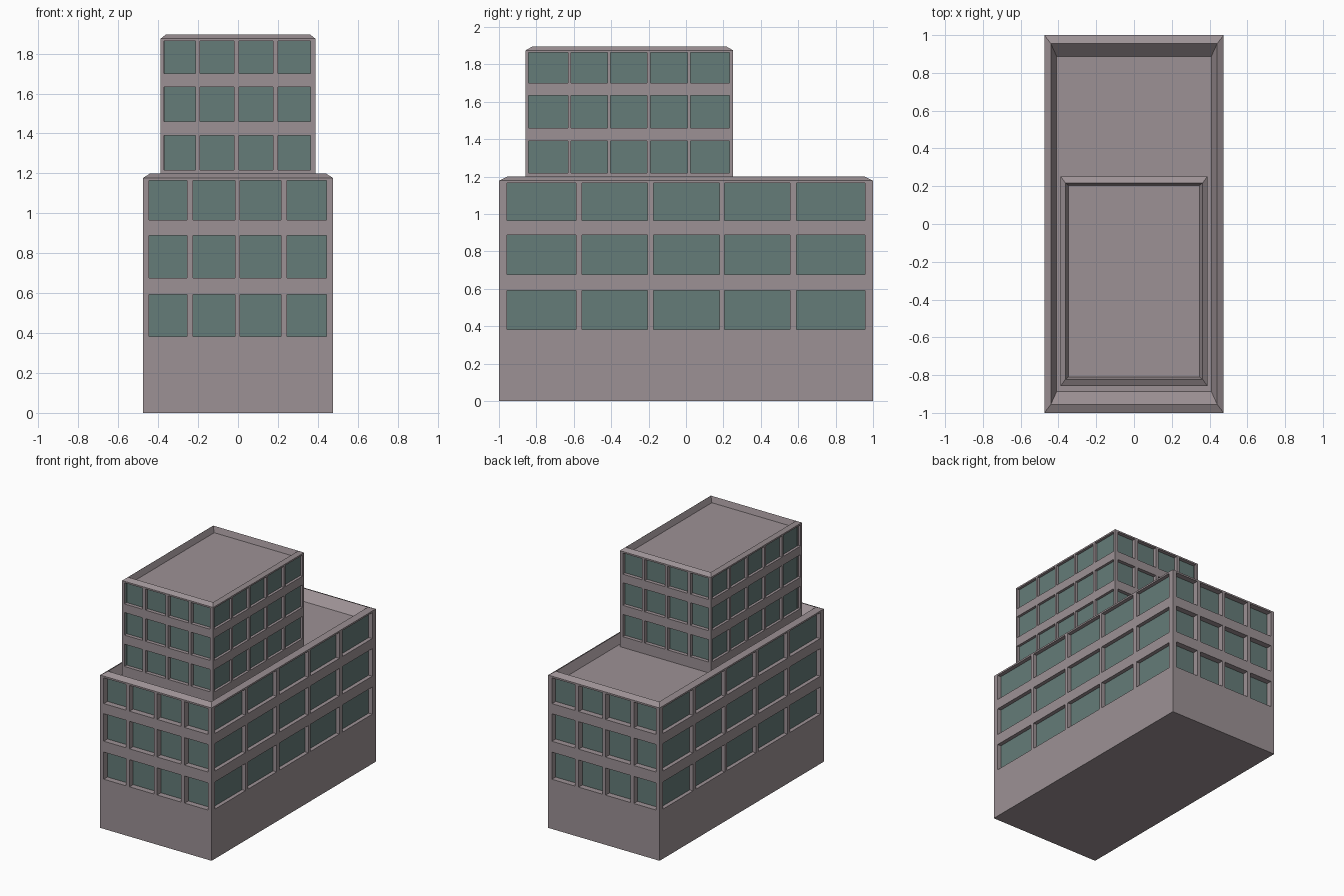
import bpy, bmesh

if "Cube" in bpy.data.objects:
    bpy.data.objects.remove(bpy.data.objects["Cube"])


def material(name, rgb):
    m = bpy.data.materials.new(name)
    m.diffuse_color = (*rgb, 1)
    m.use_nodes = True
    m.node_tree.nodes["Principled BSDF"].inputs["Base Color"].default_value = m.diffuse_color
    return m


WALL = material("warm_grey_wall", (0.335, 0.285, 0.300))
GLASS = material("teal_glass", (0.130, 0.200, 0.190))


def ring(x0, x1, y0, y1, z):
    return [(x0, y0, z), (x1, y0, z), (x1, y1, z), (x0, y1, z)]


def block(name, box, z0, z_wall, rim, roof, cols_x, cols_y, rows, depth):
    """Walls with recessed windows, a bevelled parapet and a sunken roof."""
    x0, x1, y0, y1 = box
    bm = bmesh.new()

    def face(pts, mat=0):
        f = bm.faces.new([bm.verts.new(p) for p in pts])
        f.material_index = mat

    def wall(place, lo, hi, cols, d):
        us = [lo] + [v for c in cols for v in c] + [hi]
        zs = [z0] + [v for r in rows for v in r] + [z_wall]
        for i in range(len(us) - 1):
            for j in range(len(zs) - 1):
                c = [(us[i], zs[j]), (us[i + 1], zs[j]),
                     (us[i + 1], zs[j + 1]), (us[i], zs[j + 1])]
                if i % 2 and j % 2:
                    # window cell: glass set back, reveals on four sides
                    face([place(u, z, d) for u, z in c], 1)
                    for k in range(4):
                        a, b = c[k], c[(k + 1) % 4]
                        face([place(*a, 0), place(*b, 0), place(*b, d), place(*a, d)])
                else:
                    face([place(u, z, 0) for u, z in c])

    dx, dy = depth
    wall(lambda u, z, d: (u, y0 + d, z), x0, x1, cols_x, dy)
    wall(lambda u, z, d: (u, y1 - d, z), x0, x1, cols_x, dy)
    wall(lambda u, z, d: (x0 + d, u, z), y0, y1, cols_y, dx)
    wall(lambda u, z, d: (x1 - d, u, z), y0, y1, cols_y, dx)

    # parapet: wall top -> rim -> roof edge, each given as (inset x, inset y, z)
    loops = [ring(*box, z_wall)]
    for ix, iy, z in (rim, roof):
        loops.append(ring(x0 + ix, x1 - ix, y0 + iy, y1 - iy, z))
    for a, b in zip(loops, loops[1:]):
        for k in range(4):
            n = (k + 1) % 4
            face([a[k], a[n], b[n], b[k]])
    face(loops[-1])
    face(ring(*box, z0)[::-1])

    bmesh.ops.remove_doubles(bm, verts=bm.verts, dist=1e-5)
    bmesh.ops.recalc_face_normals(bm, faces=bm.faces)
    me = bpy.data.meshes.new(name)
    bm.to_mesh(me)
    bm.free()
    me.materials.append(WALL)
    me.materials.append(GLASS)
    bpy.context.collection.objects.link(bpy.data.objects.new(name, me))


# wide lower block
block("lower_block", (-0.475, 0.475, -1, 1), 0, 1.178,
      (0.035, 0.045, 1.2), (0.065, 0.112, 1.135),
      [(-0.445, -0.255), (-0.225, -0.015), (0.01, 0.215), (0.245, 0.443)],
      [(-0.957, -0.587), (-0.557, -0.207), (-0.175, 0.178), (0.205, 0.557), (0.592, 0.957)],
      [(0.383, 0.592), (0.676, 0.888), (0.966, 1.165)], (0.03, 0.045))

# narrower upper block, standing on the lower roof
block("upper_block", (-0.388, 0.388, -0.857, 0.252), 1.13, 1.875,
      (0.025, 0.035, 1.895), (0.042, 0.048, 1.85),
      [(-0.37, -0.213), (-0.19, -0.02), (0.004, 0.176), (0.2, 0.363)],
      [(-0.842, -0.632), (-0.616, -0.42), (-0.403, -0.208), (-0.19, 0.007), (0.025, 0.233)],
      [(1.218, 1.39), (1.46, 1.634), (1.7, 1.863)], (0.02, 0.028))
